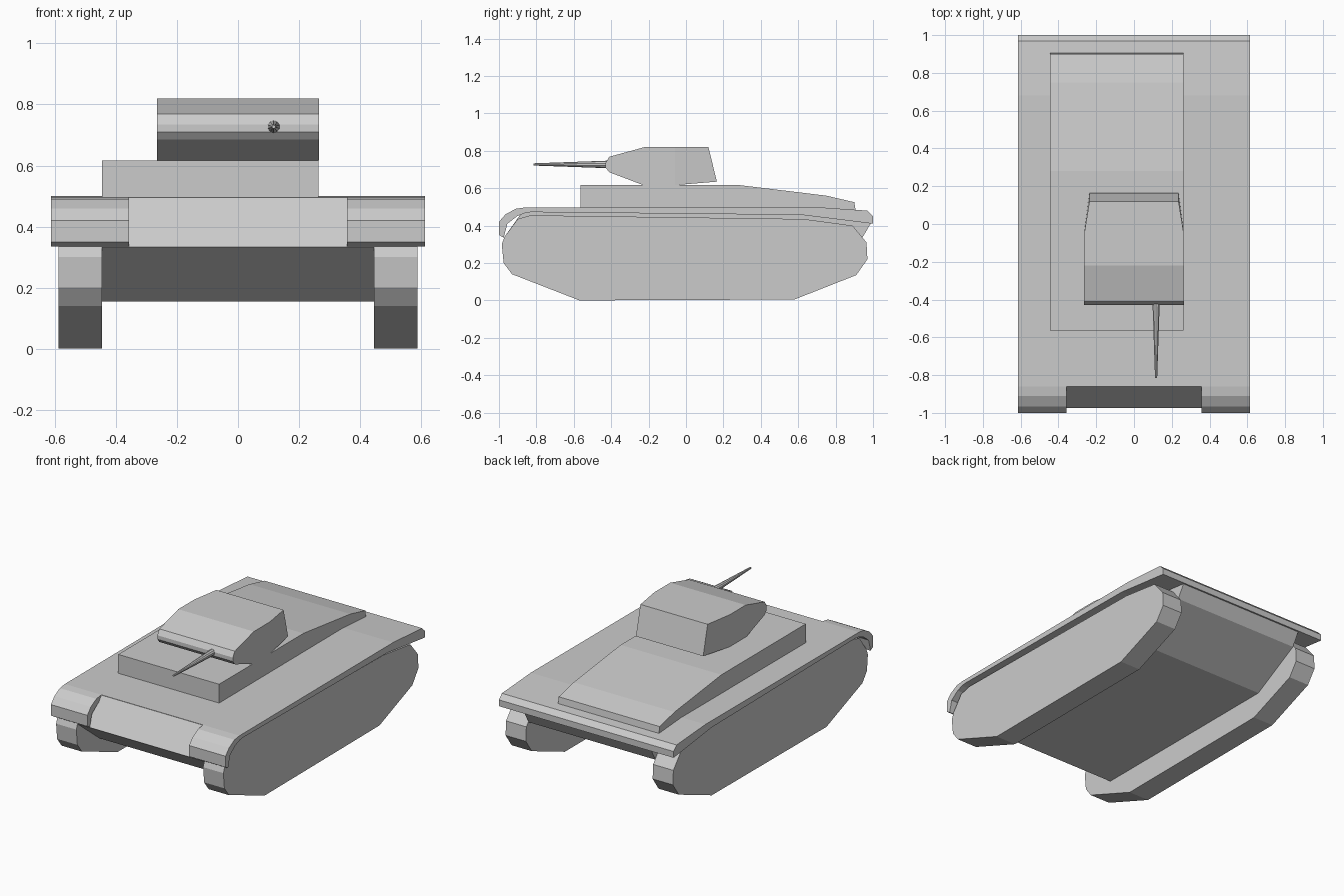
import bpy, bmesh
from mathutils import Matrix

if "Cube" in bpy.data.objects:
    bpy.data.objects.remove(bpy.data.objects["Cube"])


def extrude(name, profile, x0, x1, taper=None):
    """Extrude a (y, z) side profile from x0 to x1; taper = (start y, end y, end factor)."""
    bm = bmesh.new()
    face = bm.faces.new([bm.verts.new((x0, y, z)) for y, z in profile])
    new = bmesh.ops.extrude_face_region(bm, geom=[face], use_keep_orig=True)["geom"]
    for v in new:
        if isinstance(v, bmesh.types.BMVert):
            v.co.x = x1
    if taper:
        y0, y1, f = taper
        bmesh.ops.bisect_plane(bm, geom=bm.verts[:] + bm.edges[:] + bm.faces[:],
                               plane_co=(0, y0, 0), plane_no=(0, 1, 0))
        for v in bm.verts:
            t = min(max((v.co.y - y0) / (y1 - y0), 0), 1)
            v.co.x *= 1 + (f - 1) * t
    bmesh.ops.recalc_face_normals(bm, faces=bm.faces[:])
    return finish(name, bm)


def finish(name, bm):
    mesh = bpy.data.meshes.new(name)
    bm.to_mesh(mesh)
    bm.free()
    obj = bpy.data.objects.new(name, mesh)
    bpy.context.collection.objects.link(obj)
    return obj


# Side profiles
track = [(-0.57, 0), (0.58, 0.005), (0.91, 0.135), (0.97, 0.22), (0.965, 0.31),
         (0.89, 0.40), (0.63, 0.435), (-0.83, 0.455), (-0.90, 0.435),
         (-0.97, 0.34), (-0.985, 0.30), (-0.975, 0.20), (-0.93, 0.14)]
fender = [(-0.975, 0.335), (-1.0, 0.35), (-1.0, 0.42), (-0.965, 0.46), (-0.91, 0.49),
          (-0.86, 0.497), (-0.86, 0.467), (-0.90, 0.452), (-0.955, 0.41)]

# Tracks and curved front fenders on both sides
for side, s in (("left", -1), ("right", 1)):
    extrude("track_" + side, track, s * 0.445, s * 0.587)
    extrude("front_fender_" + side, fender, s * 0.357, s * 0.613)

# Flat deck over the tracks
extrude("deck", [(-0.86, 0.497), (0.68, 0.50), (0.97, 0.48), (1.0, 0.45), (1.0, 0.41),
                 (0.62, 0.457), (-0.83, 0.472), (-0.86, 0.467)], -0.613, 0.613)

# Lower hull between the tracks, with sloped nose and tail
extrude("hull", [(-0.86, 0.495), (-0.975, 0.333), (-0.75, 0.155), (0.62, 0.155),
                 (0.94, 0.33), (0.99, 0.415), (0.62, 0.47)], -0.445, 0.445)

# Off-centre superstructure sloping down to the rear
extrude("superstructure", [(-0.565, 0.48), (-0.565, 0.617), (0.28, 0.617), (0.75, 0.56),
                           (0.90, 0.525), (0.908, 0.475)], -0.445, 0.263)

# Turret, narrowing toward the back
extrude("turret", [(-0.43, 0.71), (-0.43, 0.735), (-0.41, 0.768), (-0.22, 0.82),
                   (0.12, 0.82), (0.165, 0.635), (-0.05, 0.617), (-0.23, 0.617),
                   (-0.41, 0.685)], -0.265, 0.265, taper=(-0.06, 0.12, 0.89))

# Tapered gun barrel
bm = bmesh.new()
bmesh.ops.create_cone(bm, cap_ends=True, segments=10, radius1=0.02, radius2=0.006, depth=0.395,
                      matrix=Matrix.Translation((0.117, -0.6175, 0.727))
                      @ Matrix.Rotation(1.5708, 4, 'X'))
finish("gun_barrel", bm)
